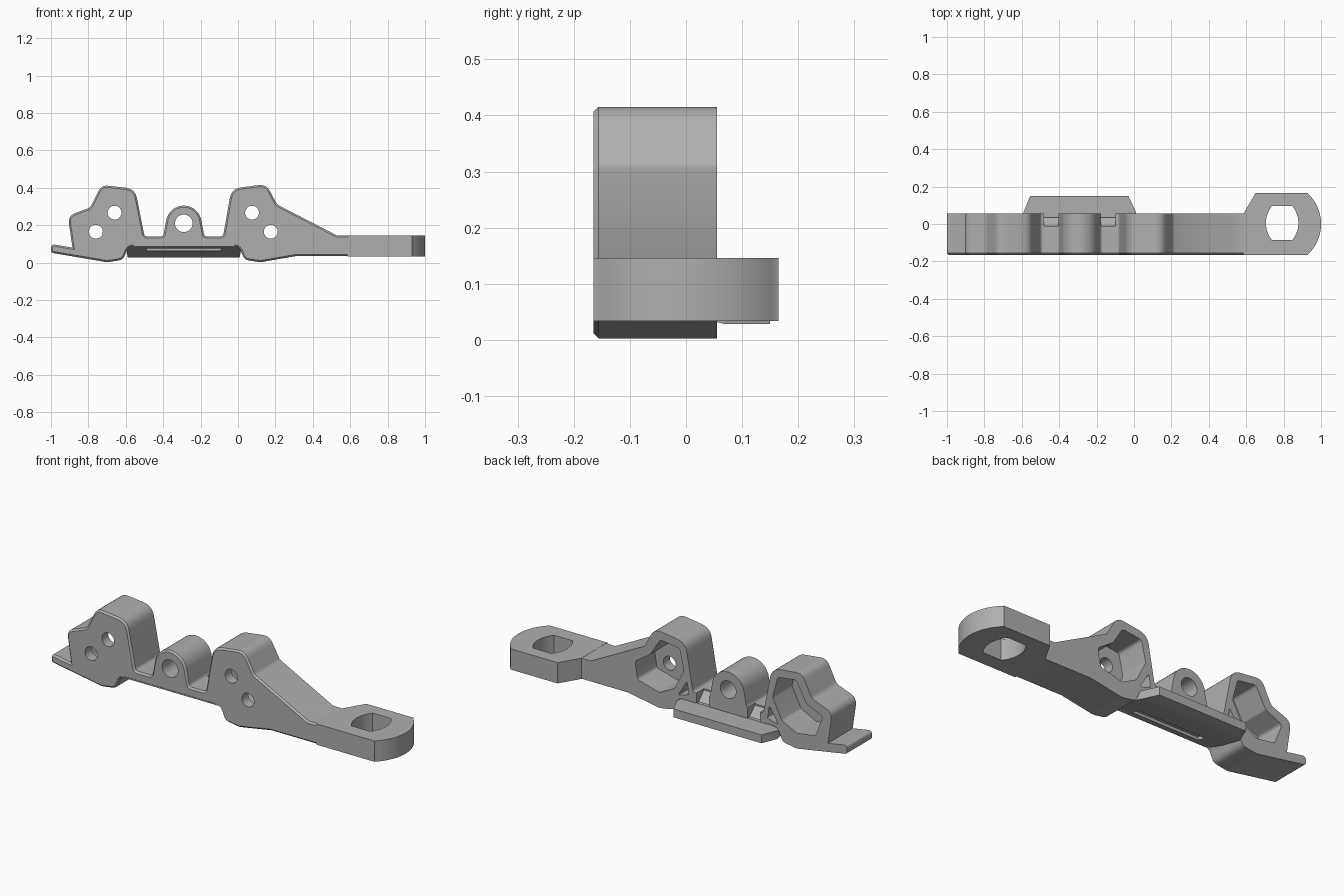
import bpy, bmesh
from math import cos, sin, pi, radians
from mathutils import Vector

cube = bpy.data.objects.get("Cube")
if cube:
    bpy.data.objects.remove(cube)

FRONT, BACK = -0.165, 0.055

grey = bpy.data.materials.new("plain grey")
grey.use_nodes = True
colour = (0.43, 0.43, 0.43, 1)
grey.diffuse_color = colour
grey.node_tree.nodes["Principled BSDF"].inputs["Base Color"].default_value = colour


def rounded(points, steps=5):
    """Round each corner (a, b, radius) of a closed outline."""
    out, n = [], len(points)
    for i, (a, b, r) in enumerate(points):
        p = Vector((a, b))
        to_prev = Vector(points[i - 1][:2]) - p
        to_next = Vector(points[(i + 1) % n][:2]) - p
        if r == 0:
            out.append((a, b))
            continue
        half = to_prev.angle(to_next) / 2
        d = min(r * cos(half) / sin(half), 0.47 * to_prev.length, 0.47 * to_next.length)
        s, e = p + to_prev.normalized() * d, p + to_next.normalized() * d
        for k in range(steps + 1):
            t = k / steps
            out.append(tuple(s * (1 - t) ** 2 + p * 2 * t * (1 - t) + e * t * t))
    return out


def prism(name, outline, axis, lo, hi, chamfer=0):
    """Extrude a 2D outline along the x, y or z axis."""
    def place(p, h):
        q = list(p)
        q.insert("xyz".index(axis), h)
        return q
    bm = bmesh.new()
    low = [bm.verts.new(place(p, lo)) for p in outline]
    high = [bm.verts.new(place(p, hi)) for p in outline]
    bm.faces.new(low)
    bm.faces.new(high)
    for i in range(len(low)):
        bm.faces.new((low[i - 1], low[i], high[i], high[i - 1]))
    bmesh.ops.recalc_face_normals(bm, faces=bm.faces)
    if chamfer:
        rim = [e for e in bm.edges if all(v in low for v in e.verts)]
        bmesh.ops.bevel(bm, geom=rim, offset=chamfer, segments=1, affect='EDGES')
    mesh = bpy.data.meshes.new(name)
    bm.to_mesh(mesh)
    bm.free()
    mesh.materials.append(grey)
    obj = bpy.data.objects.new(name, mesh)
    bpy.context.scene.collection.objects.link(obj)
    return obj


def disc(x, z, r, n=32):
    return [(x + r * cos(2 * pi * k / n), z + r * sin(2 * pi * k / n)) for k in range(n)]


def combine(target, others, operation):
    """Apply a boolean with each helper, then remove the helper."""
    for other in others:
        other.hide_render = True
        mod = target.modifiers.new("join", 'BOOLEAN')
        mod.operation, mod.solver, mod.object = operation, 'EXACT', other
        bpy.context.view_layer.update()
        graph = bpy.context.evaluated_depsgraph_get()
        mesh = bpy.data.meshes.new_from_object(target.evaluated_get(graph))
        target.modifiers.clear()
        target.data = mesh
        bpy.data.objects.remove(other)


# Side profile: lip, left tower, knob, right tower, arm, underside
profile = [
    (-1, 0.1, .02), (-0.885, 0.08, 0), (-0.91, 0.25, .05), (-0.79, 0.295, .04),
    (-0.73, 0.415, .05), (-0.55, 0.395, .07), (-0.5, 0.14, .02), (-0.4, 0.14, .02),
    (-0.382, 0.235, 0)]
profile += [(-0.29 + 0.095 * cos(a), 0.21 + 0.095 * sin(a), 0)
            for a in [radians(160 - 10 * k) for k in range(15)]]
profile += [
    (-0.198, 0.235, 0), (-0.18, 0.14, .02), (-0.08, 0.14, .02), (-0.035, 0.395, .07),
    (0.15, 0.42, .06), (0.21, 0.31, .03), (0.53, 0.145, 0), (0.62, 0.145, 0),
    (0.62, 0.035, 0), (0.31, 0.035, 0), (0.12, 0.002, .06), (0.035, 0.015, .04),
    (0.005, 0.086, .04), (-0.585, 0.086, .04), (-0.615, 0.015, .04), (-0.70, 0.002, .06),
    (-1, 0.053, .015)]
body = prism("bracket_body", rounded(profile), "y", FRONT, BACK, chamfer=0.009)

# Eye plate at the end of the arm
eye = [(0.585, FRONT), (0.585, BACK), (0.65, 0.165), (0.93, 0.165)]
eye += [(0.775 + 0.225 * cos(a), 0.225 * sin(a)) for a in [radians(46 - 4 * k) for k in range(24)]]
eye += [(0.93, FRONT)]
eye_plate = prism("eye_plate", eye, "z", 0.034, 0.146)

# Sloping bridge underside with a ledge at the back
ledge_section = [(-0.163, 0.086), (-0.163, 0.11), (0.02, 0.11), (0.03, 0.073),
                 (0.15, 0.073), (0.15, 0.028), (0.07, 0.028)]
ledge = prism("ledge", ledge_section, "x", -0.6, 0.02)
ledge_plan = [(-0.6, -0.2), (0.02, -0.2), (0.01, 0.065), (-0.03, 0.15), (-0.555, 0.15), (-0.59, 0.065)]
combine(ledge, [prism("ledge_trim", ledge_plan, "z", -0.1, 0.2)], 'INTERSECT')
combine(body, [eye_plate, ledge], 'UNION')

# Pockets open to the back
left_pocket = [(-0.855, 0.215), (-0.755, 0.26), (-0.695, 0.37), (-0.585, 0.355), (-0.555, 0.24),
               (-0.61, 0.13), (-0.70, 0.085), (-0.81, 0.10)]
right_pocket = [(0.0, 0.355), (0.115, 0.37), (0.175, 0.275), (0.265, 0.215), (0.25, 0.12),
                (0.12, 0.085), (0.03, 0.13), (-0.025, 0.24)]
cutters = [prism("pocket", rounded([(x, z, .02) for x, z in p]), "y", -0.11, 0.1)
           for p in (left_pocket, right_pocket)]
for side in (-1, 1):
    corner = [(-0.29 + side * x, z, .006) for x, z in ((0.245, 0.19), (0.30, 0.10), (0.235, 0.12))]
    cutters.append(prism("corner_pocket", rounded(corner), "y", -0.03, 0.1))
    # Sloped notches beside the knob
    notch = [(-0.01, 0.2), (-0.01, 0.132), (0.042, 0.08), (0.1, 0.08), (0.1, 0.2)]
    x = -0.29 + side * 0.152
    cutters.append(prism("notch", notch, "x", x - 0.038, x + 0.038))

# Bolt holes, knob hole, eye opening and underside slot
for x, z, r in ((-0.66, 0.267, .037), (-0.76, 0.165, .037), (0.075, 0.267, .037),
                (0.175, 0.165, .037), (-0.29, 0.21, .047)):
    cutters.append(prism("hole", disc(x, z, r), "y", -0.3, 0.3))
quarter = [(0.055, 0.09), (0.07, 0.068), (0.083, 0.036), (0.088, 0)]
half = quarter + [(x, -y) for x, y in quarter[-2::-1]]
opening = [(0.792 + x, 0.005 + y) for x, y in half + [(-x, -y) for x, y in half]]
cutters.append(prism("eye_opening", opening, "z", -0.1, 0.3))
cutters.append(prism("slot", [(-0.49, -0.12), (-0.09, -0.12), (-0.09, -0.07), (-0.49, -0.07)],
                     "z", 0, 0.09))
combine(body, cutters, 'DIFFERENCE')

# Smooth curved walls, keep hard edges
for face in body.data.polygons:
    face.use_smooth = True
body.data.set_sharp_from_angle(angle=radians(28))
